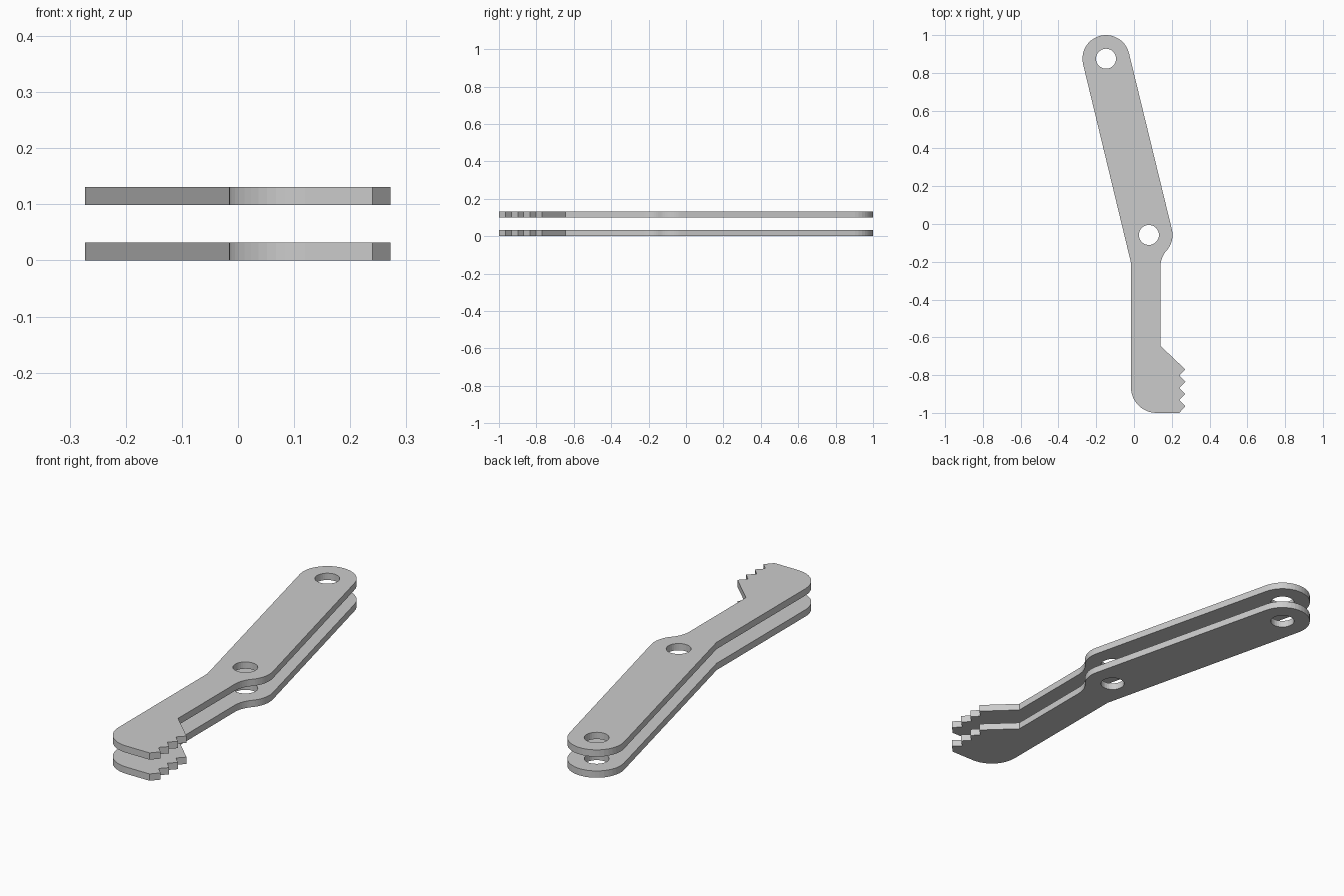
import bpy, bmesh
from math import sin, cos, pi, radians, atan2, sqrt

if "Cube" in bpy.data.objects:
    bpy.data.objects.remove(bpy.data.objects["Cube"])

THICK = 0.032
R = 0.125                      # outer radius around both pivots
TOP, MID = (-0.148, 0.875), (0.079, -0.058)


def arc(c, r, a0, a1, n):
    return [(c[0] + r * cos(a0 + (a1 - a0) * i / n),
             c[1] + r * sin(a0 + (a1 - a0) * i / n)) for i in range(n + 1)]


# Outline, counter-clockwise from the upper rounded end
tilt = atan2(MID[0] - TOP[0], TOP[1] - MID[1])
outline = arc(TOP, R, tilt, tilt + pi, 20)
outline += [(-0.016, -0.205)]
outline += arc((0.119, -0.865), 0.135, pi, 1.5 * pi, 12)
outline += [(0.24, -1.0)]

# Gripping teeth
for i in range(4):
    y = -0.964 + i * 0.0645
    outline.append((0.272, y))
    if i < 3:
        outline.append((0.24, y + 0.032))
outline += [(0.14, -0.645)]

# Concave fillet running into the round around the middle pivot
fx = 0.14 + R
fy = MID[1] - sqrt((2 * R) ** 2 - (fx - MID[0]) ** 2)
back = atan2(MID[1] - fy, MID[0] - fx)
outline += arc((fx, fy), R, pi, back, 8)
outline += arc(MID, R, back - pi, tilt, 10)[1:]

holes = [arc(c, 0.053, 0, 2 * pi, 32)[:-1] for c in (TOP, MID)]


def plate(name, z):
    cu = bpy.data.curves.new(name, 'CURVE')
    cu.dimensions = '2D'
    cu.fill_mode = 'BOTH'
    cu.extrude = THICK / 2
    for loop in [outline] + holes:
        s = cu.splines.new('POLY')
        s.points.add(len(loop) - 1)
        for p, (x, y) in zip(s.points, loop):
            p.co = (x, y, 0, 1)
        s.use_cyclic_u = True
    tmp = bpy.data.objects.new(name + "_profile", cu)
    bpy.context.collection.objects.link(tmp)
    bpy.context.view_layer.update()
    me = bpy.data.meshes.new_from_object(
        tmp.evaluated_get(bpy.context.evaluated_depsgraph_get()))
    bpy.data.objects.remove(tmp)
    # Weld caps to walls, keep flat faces
    bm = bmesh.new()
    bm.from_mesh(me)
    bmesh.ops.remove_doubles(bm, verts=bm.verts, dist=1e-5)
    bmesh.ops.dissolve_limit(bm, angle_limit=radians(0.5), verts=bm.verts,
                             edges=bm.edges)
    bmesh.ops.recalc_face_normals(bm, faces=bm.faces)
    for f in bm.faces:
        f.smooth = False
    bm.to_mesh(me)
    bm.free()
    ob = bpy.data.objects.new(name, me)
    ob.location.z = z + THICK / 2
    bpy.context.collection.objects.link(ob)


# Two identical lever plates
plate("lower_jaw_plate", 0.0)
plate("upper_jaw_plate", 0.099)
